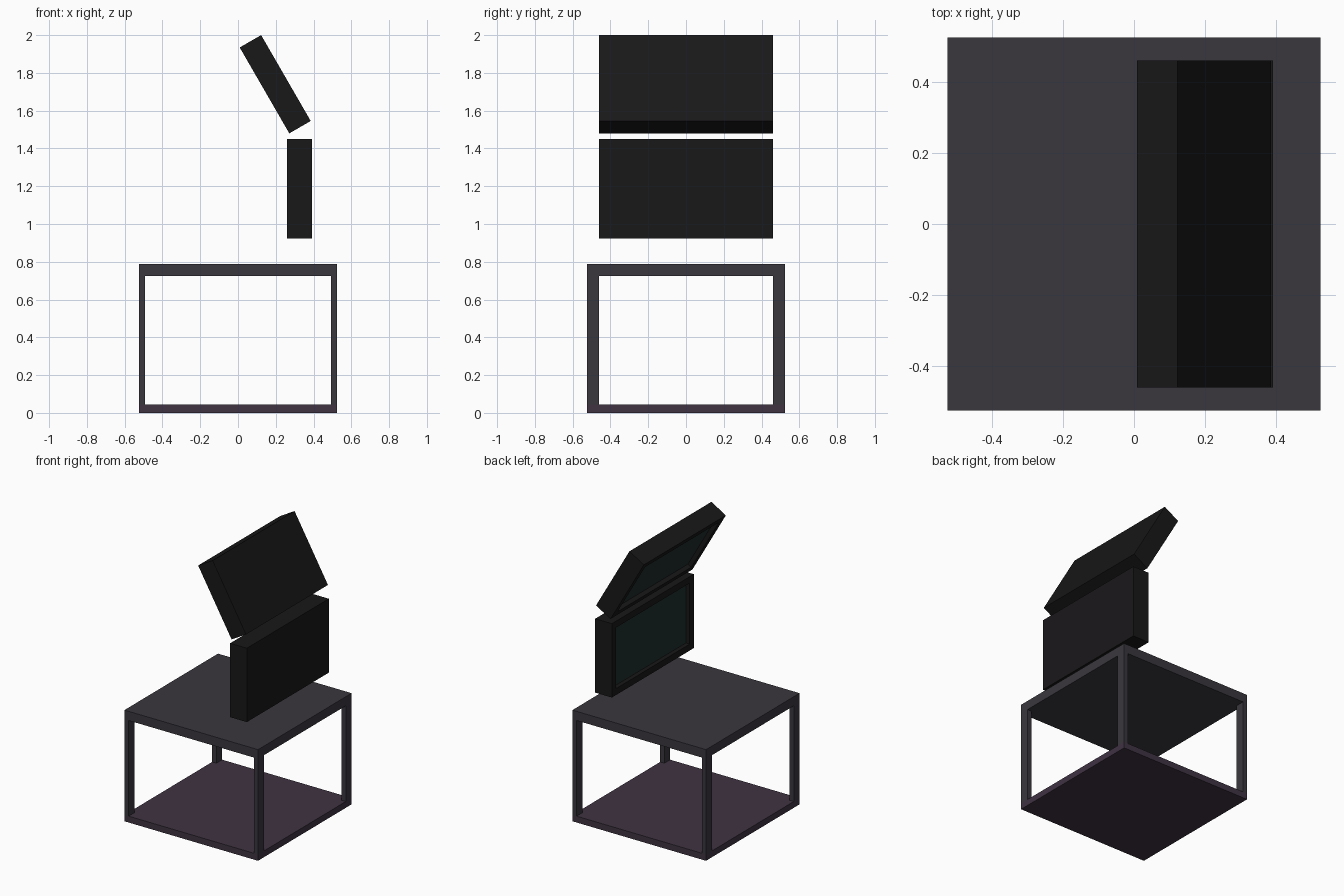
import bpy, bmesh, math
from mathutils import Vector, Matrix

if "Cube" in bpy.data.objects:
    bpy.data.objects.remove(bpy.data.objects["Cube"])


def material(name, rgb):
    m = bpy.data.materials.new(name)
    m.diffuse_color = (*rgb, 1)
    m.use_nodes = True
    m.node_tree.nodes["Principled BSDF"].inputs["Base Color"].default_value = m.diffuse_color
    return m


GREY = material("dark_grey", (0.042, 0.038, 0.048))
PLUM = material("plum", (0.050, 0.033, 0.055))
BLACK = material("black", (0.010, 0.009, 0.010))
GLASS = material("dark_teal", (0.014, 0.027, 0.026))


def finish(name, bm, mats):
    bmesh.ops.recalc_face_normals(bm, faces=bm.faces)
    mesh = bpy.data.meshes.new(name)
    bm.to_mesh(mesh)
    bm.free()
    for m in mats:
        mesh.materials.append(m)
    ob = bpy.data.objects.new(name, mesh)
    bpy.context.collection.objects.link(ob)
    return ob


def cube(size):
    bm = bmesh.new()
    bmesh.ops.create_cube(bm, size=1, matrix=Matrix.Diagonal((*size, 1)))
    return bm


def box(name, center, size, mat):
    ob = finish(name, cube(size), [mat])
    ob.location = center
    return ob


def monitor(name, center, tilt):
    # casing with a recessed screen on its -x face
    bm = cube((0.131, 0.92, 0.525))
    bm.normal_update()
    face = next(f for f in bm.faces if f.normal.x < -0.9)
    bmesh.ops.inset_region(bm, faces=[face], thickness=0.065)
    screen = bmesh.ops.extrude_discrete_faces(bm, faces=[face])["faces"][0]
    bmesh.ops.translate(bm, verts=screen.verts, vec=Vector((0.03, 0, 0)))
    screen.material_index = 1
    ob = finish(name, bm, [BLACK, GLASS])
    ob.location = center
    ob.rotation_euler.y = tilt
    return ob


# table slabs
box("table_top", (0, 0, 0.757), (1.05, 1.05, 0.065), GREY)
box("table_base", (0, 0, 0.0225), (1.05, 1.05, 0.045), PLUM)

# four corner legs
for sx, side in ((-1, "left"), (1, "right")):
    for sy, end in ((-1, "front"), (1, "back")):
        box(f"{end}_{side}_leg", (sx * 0.5085, sy * 0.4925, 0.385),
            (0.033, 0.065, 0.68), GREY)

# two monitors, the upper one tilted down
monitor("lower_monitor", (0.326, 0, 1.187), 0)
monitor("upper_monitor", (0.197, 0, 1.740), math.radians(-30))
